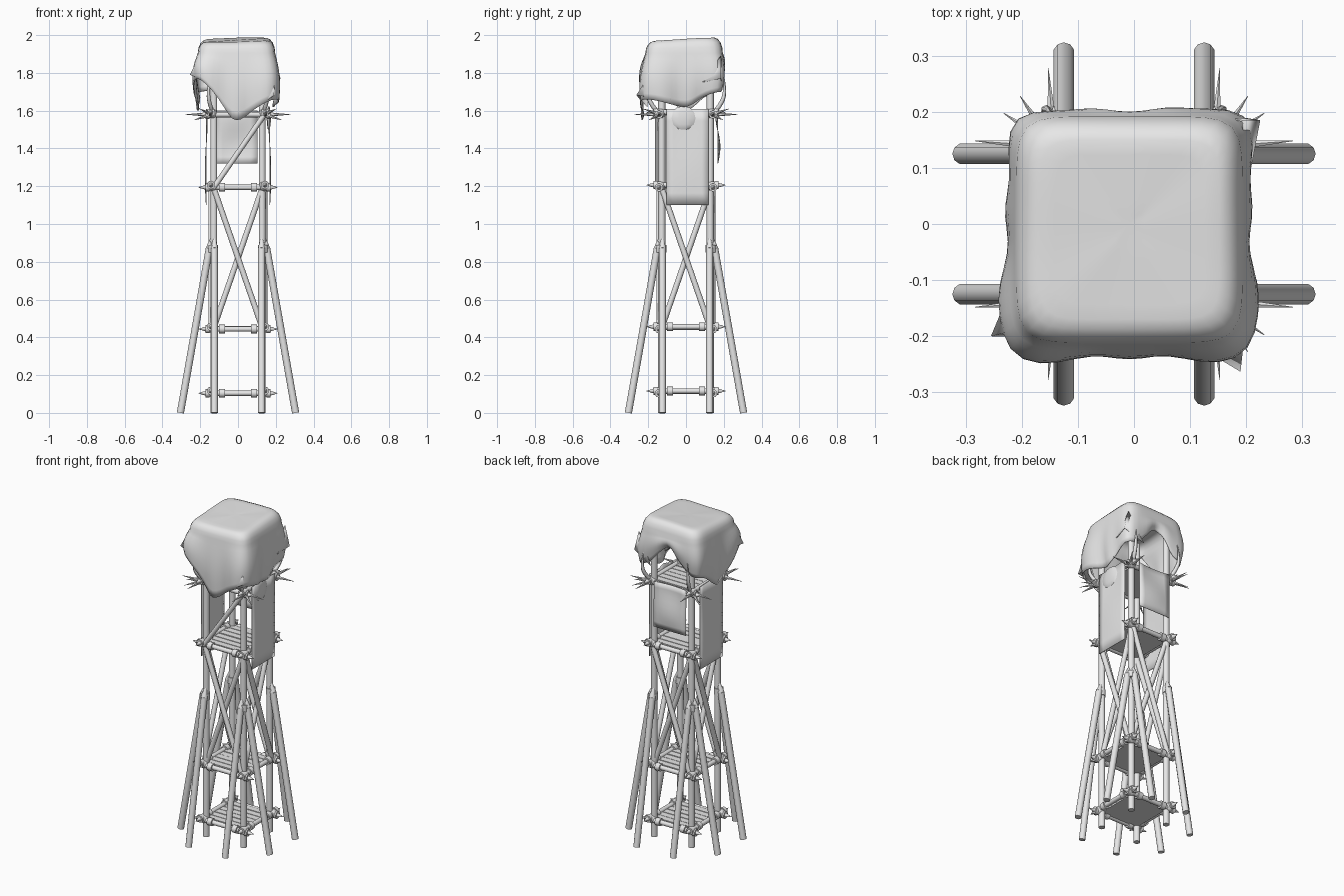
import bpy, bmesh, math, random
from mathutils import Vector, Matrix

random.seed(4)
if "Cube" in bpy.data.objects:
    bpy.data.objects.remove(bpy.data.objects["Cube"])

grey = bpy.data.materials.new("plain_grey")
grey.use_nodes = True
grey.diffuse_color = (0.8, 0.8, 0.8, 1)
grey.node_tree.nodes["Principled BSDF"].inputs["Base Color"].default_value = (0.8, 0.8, 0.8, 1)

SIDES = (-1, 1)
CORNERS = [(sx, sy) for sx in SIDES for sy in SIDES]
TURNS = [Matrix.Rotation(i * math.pi / 2, 4, "Z") for i in range(4)]


def finish(name, bm, angle=40):
    """Turn a bmesh into a named, shaded object."""
    mesh = bpy.data.meshes.new(name)
    bm.to_mesh(mesh)
    bm.free()
    mesh.materials.append(grey)
    obj = bpy.data.objects.new(name, mesh)
    bpy.context.collection.objects.link(obj)
    bpy.ops.object.select_all(action="DESELECT")
    obj.select_set(True)
    bpy.context.view_layer.objects.active = obj
    bpy.ops.object.shade_smooth_by_angle(angle=math.radians(angle))
    return obj


def pole(bm, a, b, r1, r2=None, sides=10):
    """Cylinder or cone running from a to b."""
    a, b = Vector(a), Vector(b)
    d = b - a
    m = Matrix.Translation((a + b) / 2) @ d.to_track_quat("Z", "Y").to_matrix().to_4x4()
    bmesh.ops.create_cone(bm, cap_ends=True, segments=sides, radius1=r1,
                          radius2=r1 if r2 is None else r2, depth=d.length, matrix=m)


def box(bm, centre, size):
    m = Matrix.Translation(centre) @ Matrix.Diagonal((*size, 1))
    bmesh.ops.create_cube(bm, size=1, matrix=m)


def ball(bm, centre, size):
    m = Matrix.Translation(centre) @ Matrix.Diagonal((*size, 1))
    bmesh.ops.create_uvsphere(bm, u_segments=10, v_segments=6, radius=1, matrix=m)


# Corner posts
bm = bmesh.new()
for sx, sy in CORNERS:
    pole(bm, (sx * 0.128, sy * 0.128, 0), (sx * 0.128, sy * 0.128, 1.93), 0.019)
finish("corner_posts", bm)

# Leaning buttress legs, two per corner, with lashings at their tops
bm = bmesh.new()
for t in TURNS:
    for s in SIDES:
        pole(bm, t @ Vector((0.305, s * 0.125, 0)), t @ Vector((0.152, s * 0.125, 0.87)), 0.019)
        pole(bm, t @ Vector((0.152, s * 0.125, 0.87)), t @ Vector((0.138, s * 0.125, 0.925)), 0.019, 0.007)
finish("buttress_legs", bm)
bm = bmesh.new()
for sx, sy in CORNERS:
    pole(bm, (sx * 0.132, sy * 0.132, 0.85), (sx * 0.132, sy * 0.132, 0.89), 0.028)
finish("leg_lashings", bm)

# Crossed braces on all four sides
bm = bmesh.new()
for t in TURNS:
    for s in SIDES:
        y = 0.135 + s * 0.008
        pole(bm, t @ Vector((-s * 0.125, y, 0.46)), t @ Vector((s * 0.125, y, 1.18)), 0.015)
finish("cross_braces", bm)

# Diagonal front brace
bm = bmesh.new()
pole(bm, (-0.13, -0.15, 1.19), (0.14, -0.15, 1.58), 0.014)
finish("front_diagonal", bm)

# Beams with pointed ends and rope knots, plus plank floors
beams, knots, floors = bmesh.new(), bmesh.new(), bmesh.new()
for z in (0.11, 0.45, 1.2, 1.585):
    for i, t in enumerate(TURNS):
        h = z + (0.006 if i % 2 else -0.006)
        pole(beams, t @ Vector((-0.165, 0.143, h)), t @ Vector((0.165, 0.143, h)), 0.014)
        for s in SIDES:
            pole(beams, t @ Vector((s * 0.16, 0.143, h)), t @ Vector((s * 0.21, 0.143, h)), 0.016, 0.001)
            if z < 1.5:
                pole(knots, t @ Vector((s * 0.07, 0.143, h)), t @ Vector((s * 0.1, 0.143, h)), 0.023)
            pole(knots, t @ Vector((s * 0.15, 0.143, h)), t @ Vector((s * 0.172, 0.143, h)), 0.022)
    for sx, sy in CORNERS:
        ball(knots, (sx * 0.138, sy * 0.138, z), (0.03, 0.03, 0.026))
    for k in range(6):
        box(floors, (0, (k - 2.5) * 0.044, z + random.uniform(-0.002, 0.002)), (0.26, 0.039, 0.016))
    box(floors, (0, 0, z - 0.009), (0.26, 0.26, 0.004))
finish("beams", beams)
finish("rope_knots", knots)
finish("plank_floors", floors)

# Long spikes bursting from the upper corners
bm = bmesh.new()
for sx, sy in CORNERS:
    base = Vector((sx * 0.143, sy * 0.138, 1.58))
    for dx, dy, dz in ((0.14, 0.01, 0), (0.01, 0.14, 0), (0.09, 0.06, -0.03), (0.06, 0.09, 0.03)):
        pole(bm, base, base + Vector((sx * dx, sy * dy, dz)), 0.013, 0.0005, 6)
finish("corner_spikes", bm)

# Curved tusks rising from the upper corners, holding out the roof cloth
for n, (sx, sy) in enumerate(CORNERS):
    curve = bpy.data.curves.new("tusk", "CURVE")
    curve.dimensions = "3D"
    curve.bevel_depth = 0.012
    curve.bevel_resolution = 1
    curve.resolution_u = 4
    curve.materials.append(grey)
    path = ((0.13, 0.14, 1.58, 1), (0.15, 0.185, 1.63, 1), (0.16, 0.21, 1.7, 0.8), (0.15, 0.2, 1.79, 0.1))
    spline = curve.splines.new("NURBS")
    spline.points.add(len(path) - 1)
    spline.use_endpoint_u = True
    spline.order_u = 3
    for p, (x, y, z, r) in zip(spline.points, path):
        p.co = (sx * x, sy * y, z, 1)
        p.radius = r
    bpy.context.collection.objects.link(bpy.data.objects.new("tusk_%d" % (n + 1), curve))


def hanging(name, turn, low, high, half, bulge):
    """Slightly billowing sheet hung outside one face."""
    bm = bmesh.new()
    bmesh.ops.create_grid(bm, x_segments=6, y_segments=8, size=0.5)
    for v in bm.verts:
        u, w = v.co.x, v.co.y + 0.5
        v.co = turn @ Vector((u * 2 * half - 0.008, 0.166 + bulge * math.sin(w * 5) * math.cos(u * 3),
                              low + w * (high - low)))
    obj = finish(name, bm)
    obj.modifiers.new("thickness", "SOLIDIFY").thickness = 0.004


hanging("back_sheet", TURNS[0], 1.32, 1.6, 0.11, 0.012)
hanging("right_sheet", TURNS[1], 1.1, 1.61, 0.112, 0.006)
hanging("left_sheet", TURNS[3], 1.1, 1.61, 0.112, 0.006)

# Rounded bulge in the left sheet
bm = bmesh.new()
ball(bm, (0.163, -0.015, 1.56), (0.012, 0.07, 0.065))
finish("sheet_bulge", bm)

# Draped roof cloth: hem height and reach for eight directions from +x, anticlockwise
HEM = (1.62, 1.70, 1.84, 1.70, 1.60, 1.77, 1.55, 1.66)
REACH = (0.198, 0.21, 0.19, 0.20, 0.205, 0.235, 0.22, 0.232)


def around(values, a):
    f = a / (math.pi / 4)
    i = int(f) % 8
    k = (1 - math.cos((f % 1) * math.pi)) / 2
    return values[i] * (1 - k) + values[(i + 1) % 8] * k


N, RINGS = 64, 18
bm = bmesh.new()
top = bm.verts.new((-0.01, 0, 1.975))
rings = []
for j in range(1, RINGS + 1):
    ring = []
    for i in range(N):
        a = i * math.tau / N
        c, s = math.cos(a), math.sin(a)
        square = (abs(c) ** 7 + abs(s) ** 7) ** (-1 / 7)
        hem, reach = around(HEM, a), around(REACH, a)
        if j <= 6:    # flat crown
            r, z = 0.16 * j / 6, 1.975 + 0.012 * (j / 6) * math.sin(a + 0.4)
        elif j <= 10:  # rounded shoulder
            q = (j - 6) / 4 * math.pi / 2
            r = 0.16 + 0.045 * math.sin(q)
            z = 1.975 + 0.012 * math.sin(a + 0.4) * math.cos(q) - 0.07 * (1 - math.cos(q))
        else:          # hanging skirt
            q = (j - 10) / (RINGS - 10)
            r = 0.205 + (reach - 0.205) * q + 0.014 * math.sin(q * math.pi)
            r += 0.006 * q * math.sin(11 * a)
            z = 1.905 + (hem - 1.905) * q
        ring.append(bm.verts.new((r * c * square - 0.008, r * s * square - 0.01, z)))
    rings.append(ring)
for i in range(N):
    k = (i + 1) % N
    bm.faces.new((top, rings[0][i], rings[0][k]))
    for inner, outer in zip(rings, rings[1:]):
        bm.faces.new((inner[i], outer[i], outer[k], inner[k]))
roof = finish("roof_cloth", bm, 60)
roof.modifiers.new("thickness", "SOLIDIFY").thickness = 0.005

# Pointed cloth corners sticking out below the shoulders
bm = bmesh.new()
for (x, y, z), (sx, sy) in zip(((-0.255, -0.2, 1.79), (0.19, -0.26, 1.68), (0.225, 0.185, 1.77)),
                               ((-1, -1), (1, -1), (1, 1))):
    tip = bm.verts.new((x, y, z))
    up = bm.verts.new((sx * 0.195, sy * 0.185, z + 0.12))
    one = bm.verts.new((sx * 0.205, sy * 0.08, z - 0.02))
    two = bm.verts.new((sx * 0.1, sy * 0.205, z - 0.06))
    bm.faces.new((tip, up, one))
    bm.faces.new((tip, two, up))
finish("cloth_corners", bm).modifiers.new("thickness", "SOLIDIFY").thickness = 0.004
